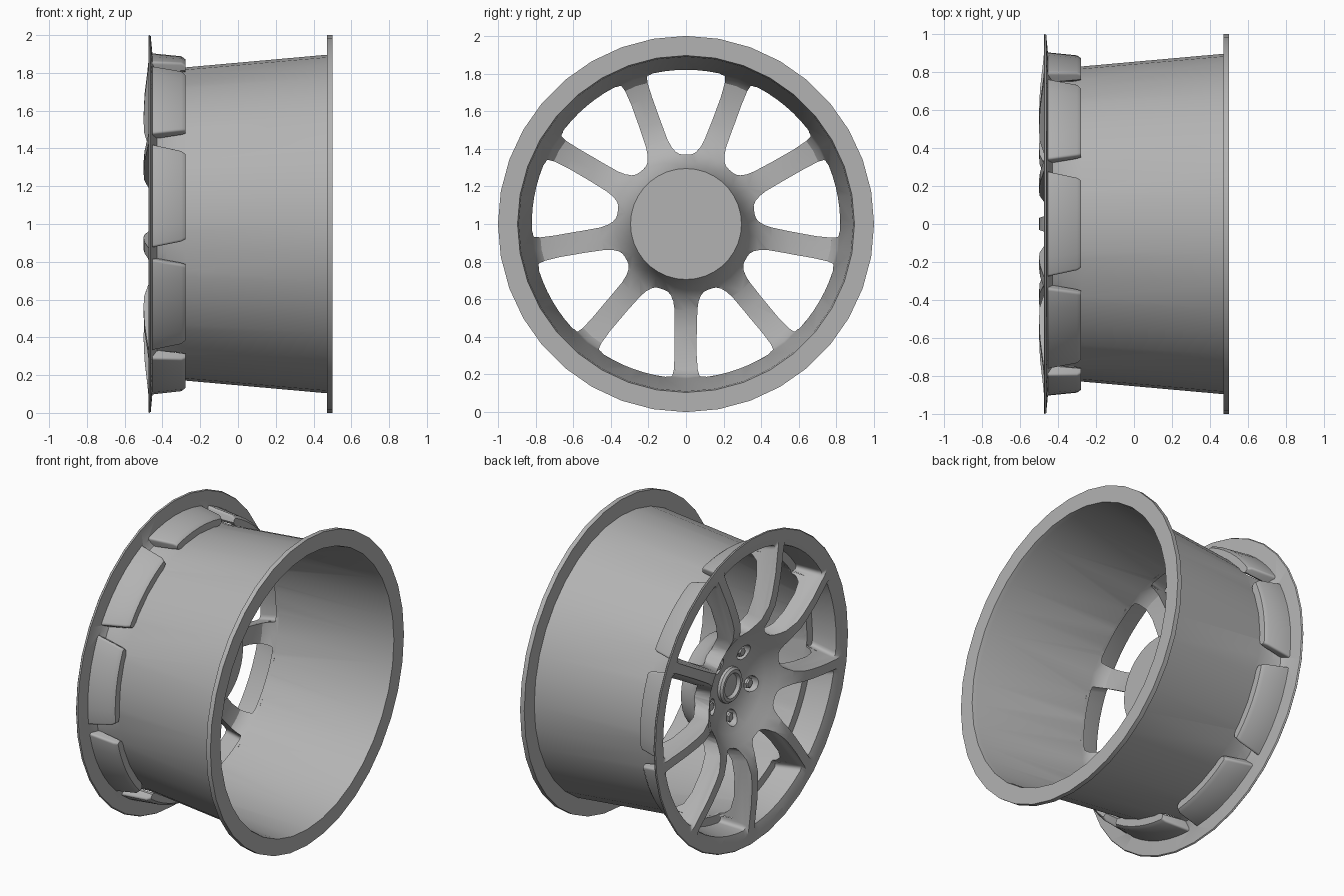
import bpy, bmesh
from math import sin, cos, asin, radians, pi, tau
from mathutils import Vector

if "Cube" in bpy.data.objects:
    bpy.data.objects.remove(bpy.data.objects["Cube"])

SPOKES = 9
HALF = pi / SPOKES
WINDOWS = [pi / 2 + i * tau / SPOKES for i in range(SPOKES)]
LUGS = [-pi / 2 + i * tau / 5 for i in range(5)]

# Dark grey metal
METAL = bpy.data.materials.new("dark_metal")
METAL.diffuse_color = (0.45, 0.45, 0.45, 1)
METAL.use_nodes = True
METAL.node_tree.nodes["Principled BSDF"].inputs["Base Color"].default_value = METAL.diffuse_color


def polar(x, r, a):
    return (x, r * cos(a), 1 + r * sin(a))


def finish(bm, name):
    bmesh.ops.recalc_face_normals(bm, faces=bm.faces)
    mesh = bpy.data.meshes.new(name)
    bm.to_mesh(mesh)
    bm.free()
    mesh.materials.append(METAL)
    ob = bpy.data.objects.new(name, mesh)
    bpy.context.collection.objects.link(ob)
    return ob


def lathe(name, profile, sides):
    """Spin (radius, x) points about the wheel axis."""
    bm = bmesh.new()
    rings = []
    for r, x in profile:
        if r == 0:
            rings.append([bm.verts.new((x, 0, 1))] * sides)
        else:
            rings.append([bm.verts.new(polar(x, r, -pi / 2 + tau * i / sides)) for i in range(sides)])
    for a, b in zip(rings, rings[1:]):
        for i in range(sides):
            j = (i + 1) % sides
            bm.faces.new(list(dict.fromkeys([a[i], a[j], b[j], b[i]])))
    return finish(bm, name)


def skin(bm, loops):
    """Skin a stack of equal loops and cap both ends."""
    rings = [[bm.verts.new(p) for p in loop] for loop in loops]
    for r, s in zip(rings, rings[1:]):
        for i in range(len(r)):
            j = (i + 1) % len(r)
            bm.faces.new((r[i], r[j], s[j], s[i]))
    bm.faces.new(rings[0])
    bm.faces.new(rings[-1])


def window_loop(ri, ro, wi, wo, fi, fo):
    """Rounded window outline between two spokes of half width wi (inner) to wo (outer)."""
    def at(r, a):
        return Vector((r * cos(a), r * sin(a)))
    ai, ao = HALF - asin(wi / ri), HALF - asin(wo / ro)
    mid_in, c_in, c_out = at(ri, 0), at(ri, ai), at(ro, ao)
    side = (c_out - c_in).normalized()

    def fillet(p, c, q):
        return [p * (1 - t) ** 2 + c * 2 * t * (1 - t) + q * t * t for t in (0, .25, .5, .75, 1)]
    half = [mid_in]
    half += fillet(c_in.lerp(mid_in, 0.85), c_in, c_in + side * fi)
    half += fillet(c_out - side * fo, c_out, at(ro, ao - fo / ro))
    half += [at(ro, (ao - fo / ro) * k) for k in (0.66, 0.33, 0)]
    return half + [Vector((p.x, -p.y)) for p in half[-2:0:-1]]


def loft_windows(name, sections):
    """Loft window outlines along x, repeated for each window."""
    bm = bmesh.new()
    for a in WINDOWS:
        skin(bm, [[(x, p.x * cos(a) - p.y * sin(a), 1 + p.x * sin(a) + p.y * cos(a))
                   for p in window_loop(*shape)] for x, *shape in sections])
    return finish(bm, name)


def cylinders(name, stations, ring, sides):
    """One small cylinder per lug from (x, radius) stations."""
    bm = bmesh.new()
    for a in LUGS:
        c = Vector(polar(0, ring, a))
        skin(bm, [[c + Vector((x, r * cos(a + tau * i / sides), r * sin(a + tau * i / sides)))
                   for i in range(sides)] for x, r in stations])
    return finish(bm, name)


def boolean(ob, other, op):
    mod = ob.modifiers.new(op, 'BOOLEAN')
    mod.object, mod.operation, mod.solver = other, op, 'MANIFOLD'
    bpy.context.view_layer.objects.active = ob
    bpy.ops.object.modifier_apply(modifier=mod.name)
    bpy.data.objects.remove(other)


def smooth(ob, angle=32):
    bpy.ops.object.select_all(action='DESELECT')
    ob.select_set(True)
    bpy.context.view_layer.objects.active = ob
    bpy.ops.object.shade_smooth_by_angle(angle=radians(angle))


# Wheel body: dished front, thin front lip, tapered barrel, rear flange, back of hub
front = [(0, -.30), (.15, -.31), (.22, -.33), (.29, -.365), (.36, -.42), (.44, -.47), (.53, -.497),
         (.60, -.50), (.72, -.495), (.85, -.48), (.93, -.472), (.995, -.475)]
outer = [(1, -.47), (.995, -.462), (.89, -.452), (.85, -.43), (.835, -.38), (.829, -.28),
         (.896, .47), (1, .47), (1, .50), (.896, .50)]
inner = [(.889, .47), (.822, -.28), (.812, -.33), (.78, -.365), (.70, -.385), (.56, -.39), (.46, -.375),
         (.38, -.33), (.325, -.26), (.295, -.17), (0, -.17)]
wheel = lathe("wheel_body", front + outer + inner, 36)

# Pocket shells standing out behind the lip, one per window
boolean(wheel, loft_windows("pocket_shells", [
    (-.461, .824, .905, .030, .030, .02, .015),
    (-.440, .824, .902, .034, .034, .02, .015),
    (-.300, .824, .888, .060, .060, .02, .015),
    (-.278, .824, .872, .066, .070, .02, .015)]), 'UNION')

# Windows between the spokes, stepped at the pocket floor, chamfered into the lip
boolean(wheel, loft_windows("window_cutter", [
    (-.560, .35, .960, .018, .014, .09, .06),
    (-.474, .355, .943, .042, .030, .09, .06),
    (-.460, .36, .893, .048, .040, .09, .03),
    (-.440, .36, .888, .052, .046, .09, .03),
    (-.305, .37, .870, .070, .078, .09, .03),
    (-.300, .37, .820, .070, .082, .09, .03),
    (-.200, .37, .820, .070, .082, .09, .03)]), 'DIFFERENCE')

# Lug holes in the dish
boolean(wheel, cylinders("lug_cutter", [(-.50, .05), (-.25, .05)], .21, 16), 'DIFFERENCE')
smooth(wheel)

# Lug nuts and centre cap
smooth(cylinders("lug_nuts", [(-.325, .026), (-.317, .034), (-.24, .034)], .21, 6))
smooth(lathe("centre_cap", [(0, -.318), (.07, -.318), (.08, -.338), (.10, -.338), (.112, -.325), (.115, -.29),
                            (0, -.29)], 24))
